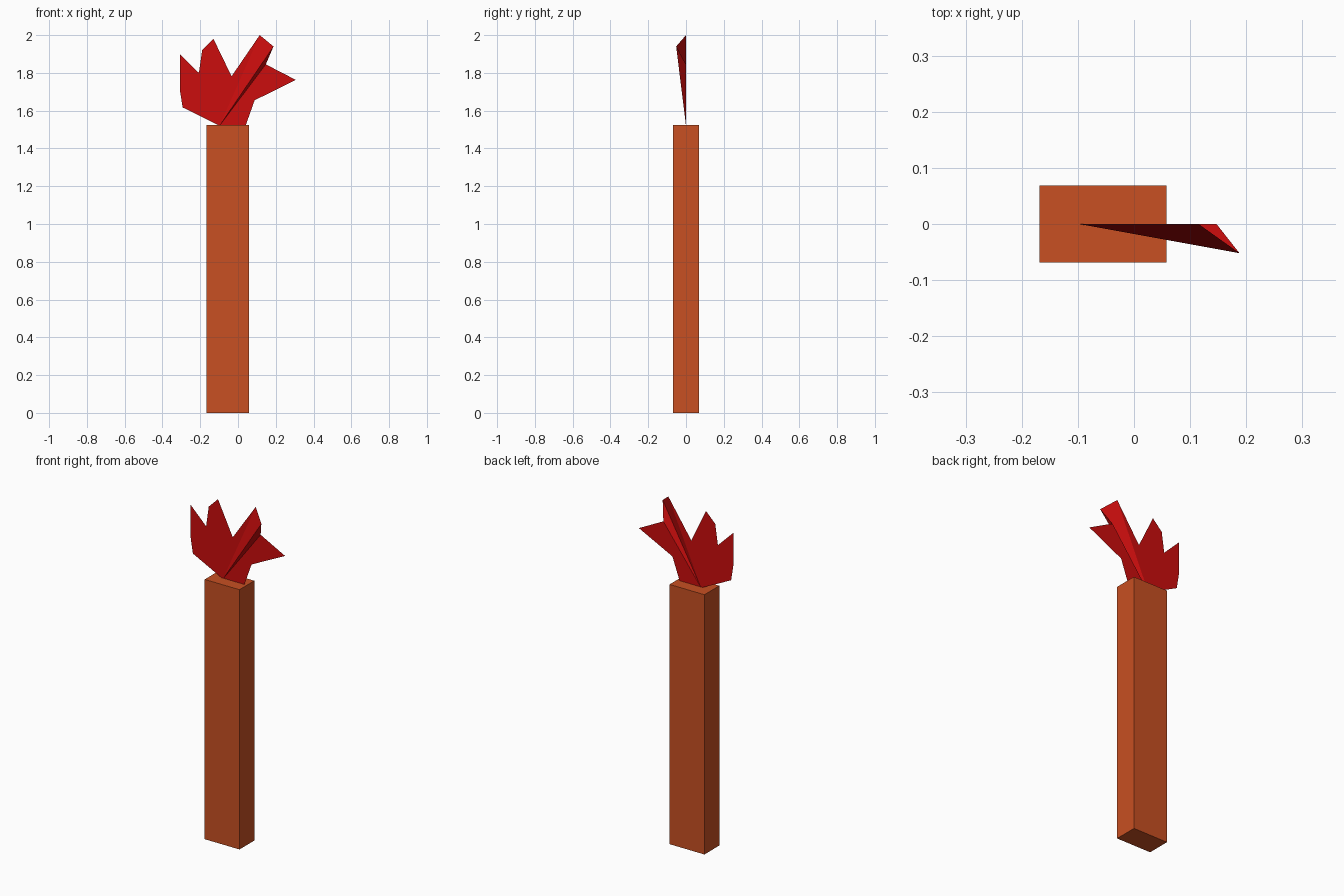
import bpy
import bmesh

cube = bpy.data.objects.get("Cube")
if cube:
    bpy.data.objects.remove(cube, do_unlink=True)


def material(name, color):
    mat = bpy.data.materials.new(name)
    mat.use_nodes = True
    mat.diffuse_color = color
    mat.node_tree.nodes["Principled BSDF"].inputs["Base Color"].default_value = color
    return mat


def add_object(name, bm, mat):
    mesh = bpy.data.meshes.new(name)
    bm.to_mesh(mesh)
    bm.free()
    mesh.materials.append(mat)
    obj = bpy.data.objects.new(name, mesh)
    bpy.context.collection.objects.link(obj)
    return obj


orange = material("burnt orange", (0.58, 0.08, 0.016, 1))
red = material("flame red", (0.6, 0.004, 0.004, 1))

# Handle: a plain rectangular post, offset from the flame's centre
HEIGHT = 1.525
bm = bmesh.new()
bmesh.ops.create_cube(bm, size=1)
bmesh.ops.scale(bm, vec=(0.226, 0.138, HEIGHT), verts=bm.verts)
bmesh.ops.translate(bm, vec=(-0.055, 0, HEIGHT / 2), verts=bm.verts)
add_object("handle", bm, orange)

# Flame: a flat jagged sheet with one folded tongue, all hinged at the root
root = (-0.098, 1.52)
tongue_tip = (0.115, 2.0)
tongue_inner = (0.147, 1.845)
left_outline = [root, (-0.293, 1.617), (-0.308, 1.71), (-0.308, 1.9), (-0.207, 1.8),
                (-0.19, 1.92), (-0.13, 1.98), (-0.034, 1.782), tongue_tip]
right_outline = [root, tongue_inner, (0.306, 1.763), (0.088, 1.655), (0.04, 1.52)]

bm = bmesh.new()
points = {}


def vert(x, z, y=0):
    if (x, z) not in points:
        points[x, z] = bm.verts.new((x, y, z))
    return points[x, z]


for outline in (left_outline, right_outline):
    bm.faces.new([vert(*p) for p in reversed(outline)])

# Folded tongue: its outer corner is pulled forward
corner = vert(0.188, 1.94, -0.052)
bm.faces.new([vert(*root), corner, vert(*tongue_tip)])
bm.faces.new([vert(*root), vert(*tongue_inner), corner])
bmesh.ops.recalc_face_normals(bm, faces=bm.faces)
if sum(f.normal.y for f in bm.faces) > 0:
    bmesh.ops.reverse_faces(bm, faces=bm.faces)
add_object("flame", bm, red)
